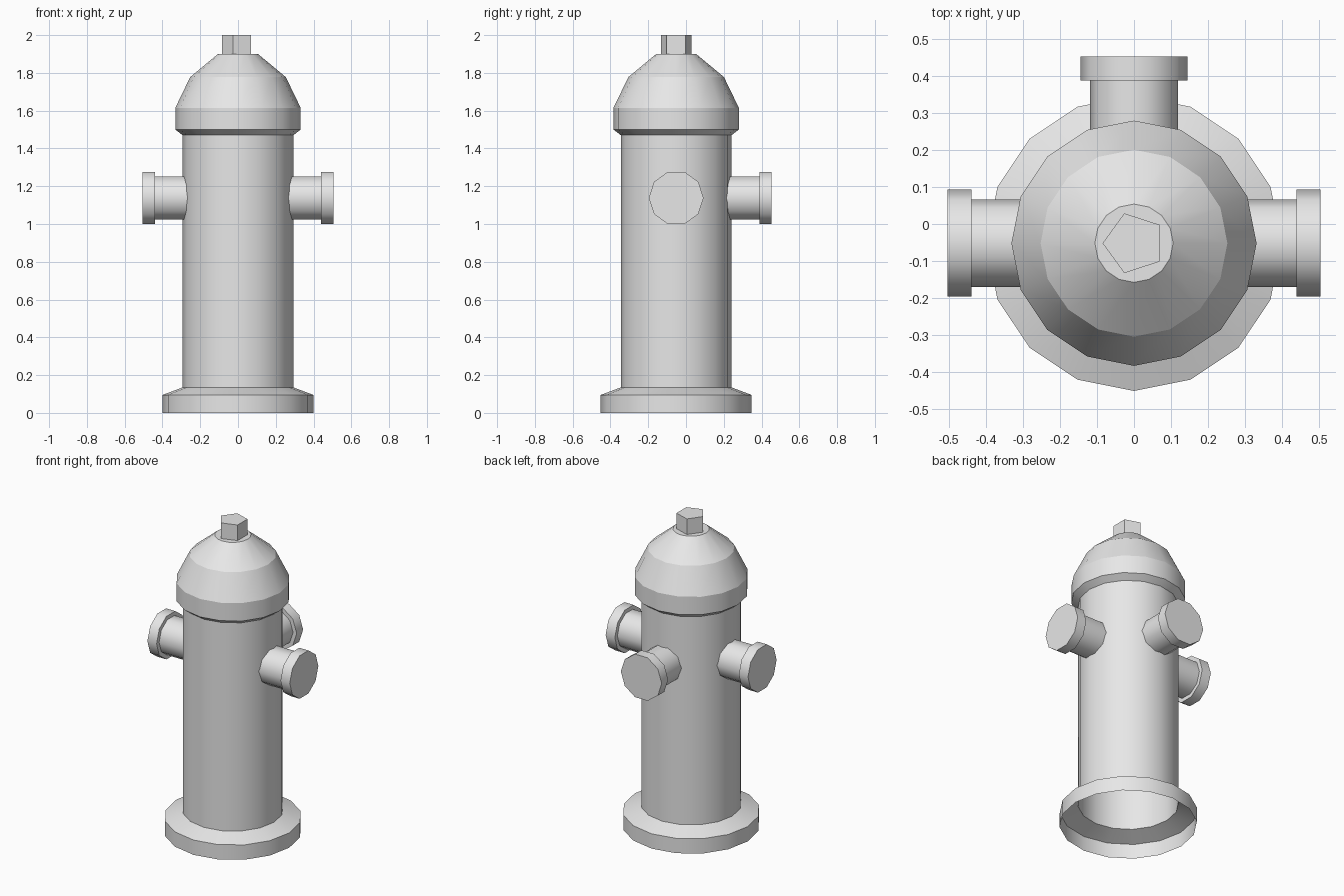
import bpy, bmesh, math
from mathutils import Matrix

if "Cube" in bpy.data.objects:
    bpy.data.objects.remove(bpy.data.objects["Cube"])

CENTRE_Y = -0.052

grey = bpy.data.materials.new("plain_grey")
grey.diffuse_color = (0.8, 0.8, 0.8, 1)
grey.use_nodes = True
grey.node_tree.nodes["Principled BSDF"].inputs["Base Color"].default_value = grey.diffuse_color


def lathe(name, profile, sides, phase=0.0, matrix=Matrix(), smooth=True):
    """Spin (radius, height) points round z; open start, closed end, crisp rings."""
    bm = bmesh.new()
    rings = []
    for r, z in profile:
        angles = [phase + 2 * math.pi * i / sides for i in range(sides)]
        rings.append([bm.verts.new((r * math.cos(a), r * math.sin(a), z)) for a in angles])
    for low, high in zip(rings, rings[1:]):
        for i in range(sides):
            j = (i + 1) % sides
            bm.faces.new((low[i], low[j], high[j], high[i])).smooth = smooth
    bm.faces.new(rings[-1])
    for ring in rings:
        for i in range(sides):
            bm.edges.get((ring[i], ring[(i + 1) % sides])).smooth = False
    bm.transform(matrix)
    mesh = bpy.data.meshes.new(name)
    bm.to_mesh(mesh)
    bm.free()
    mesh.materials.append(grey)
    obj = bpy.data.objects.new(name, mesh)
    obj.location.y = CENTRE_Y
    bpy.context.collection.objects.link(obj)
    return obj


# Hollow barrel with flared foot, collar and faceted dome
lathe("barrel", [(0.4, 0), (0.4, 0.095), (0.293, 0.135), (0.293, 1.47),
                 (0.332, 1.5), (0.332, 1.615), (0.253, 1.778), (0.106, 1.9)], 16)

# Five-sided nut on top
lathe("top_nut", [(0.085, 1.895), (0.085, 2.0)], 5, phase=math.pi, smooth=False)

# Three capped outlets: right, back, left
for name, turn in (("right", 0), ("back", 90), ("left", 180)):
    aim = (Matrix.Translation((0, 0, 1.138))
           @ Matrix.Rotation(math.radians(turn), 4, 'Z')
           @ Matrix.Rotation(math.radians(90), 4, 'Y'))
    lathe(name + "_outlet", [(0.119, 0.26), (0.119, 0.44), (0.145, 0.44), (0.145, 0.505)],
          10, phase=math.pi / 2, matrix=aim)
